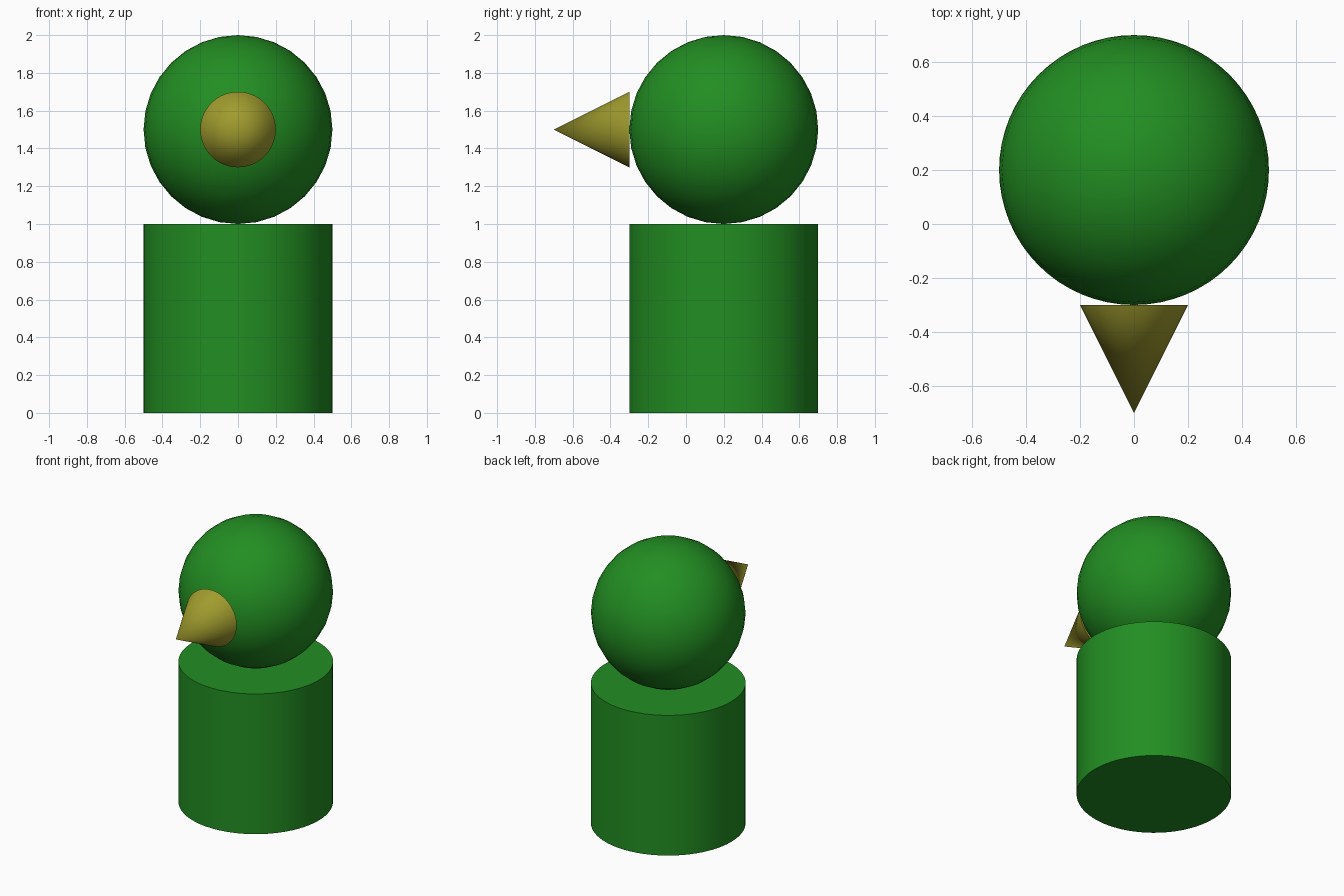
import bpy
from math import radians

if "Cube" in bpy.data.objects:
    bpy.data.objects.remove(bpy.data.objects["Cube"])


def material(name, color):
    mat = bpy.data.materials.new(name)
    mat.diffuse_color = (*color, 1.0)
    mat.use_nodes = True
    mat.node_tree.nodes["Principled BSDF"].inputs["Base Color"].default_value = mat.diffuse_color
    return mat


def finish(name, mat):
    obj = bpy.context.object
    obj.name = name
    obj.data.materials.append(mat)
    bpy.ops.object.shade_smooth_by_angle(angle=radians(30))


green = material("green", (0.016, 0.27, 0.016))
yellow = material("yellow", (0.35, 0.33, 0.027))

# Body: upright cylinder
bpy.ops.mesh.primitive_cylinder_add(vertices=64, radius=0.5, depth=1.0, location=(0, 0.2, 0.5))
finish("body", green)

# Head: ball resting on the body
bpy.ops.mesh.primitive_uv_sphere_add(segments=32, ring_count=16, radius=0.5, location=(0, 0.2, 1.5))
finish("head", green)

# Beak: cone pointing forward
bpy.ops.mesh.primitive_cone_add(vertices=64, radius1=0.2, radius2=0, depth=0.4,
                                location=(0, -0.5, 1.5), rotation=(radians(90), 0, 0))
finish("beak", yellow)
